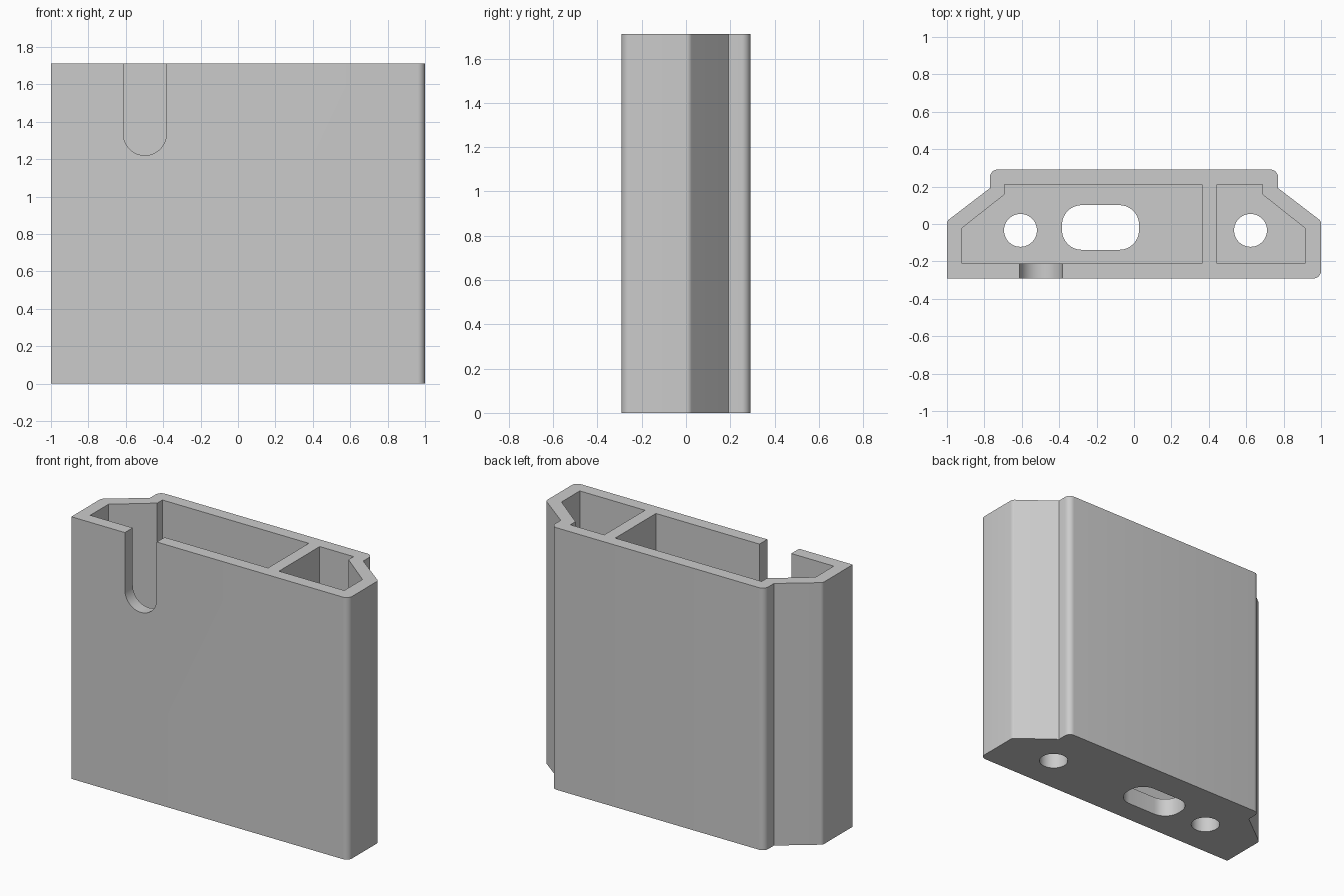
import bpy, bmesh, math
from mathutils import Vector

if "Cube" in bpy.data.objects:
    bpy.data.objects.remove(bpy.data.objects["Cube"])

H, FLOOR = 1.71, 0.12

grey = bpy.data.materials.new("light grey")
grey.diffuse_color = (0.6, 0.6, 0.6, 1)
grey.use_nodes = True
grey.node_tree.nodes["Principled BSDF"].inputs["Base Color"].default_value = grey.diffuse_color


def rounded(points, steps=8):
    """Outline from (x, y, radius) corners, radius 0 keeps a sharp corner."""
    out, n = [], len(points)
    for i, (x, y, r) in enumerate(points):
        p = Vector((x, y))
        if r == 0:
            out.append(p)
            continue
        a = (Vector(points[i - 1][:2]) - p).normalized()
        b = (Vector(points[(i + 1) % n][:2]) - p).normalized()
        half = a.angle(b) / 2
        centre = p + (a + b).normalized() * r / math.sin(half)
        start = p + a * r / math.tan(half) - centre
        end = p + b * r / math.tan(half) - centre
        sweep = math.pi - 2 * half
        for k in range(steps + 1):
            t = k / steps
            out.append(centre + (start * math.sin((1 - t) * sweep)
                                 + end * math.sin(t * sweep)) / math.sin(sweep))
    return out


def prism(name, outline, lo, hi, along_y=False):
    """Extrude an outline along z, or an x-z outline along y."""
    bm = bmesh.new()
    place = (lambda p: (p[0], lo, p[1])) if along_y else (lambda p: (p[0], p[1], lo))
    face = bm.faces.new([bm.verts.new(place(p)) for p in outline])
    ext = bmesh.ops.extrude_face_region(bm, geom=[face])
    move = (0, hi - lo, 0) if along_y else (0, 0, hi - lo)
    bmesh.ops.translate(bm, vec=move,
                        verts=[g for g in ext["geom"] if isinstance(g, bmesh.types.BMVert)])
    bmesh.ops.recalc_face_normals(bm, faces=bm.faces)
    mesh = bpy.data.meshes.new(name)
    bm.to_mesh(mesh)
    bm.free()
    obj = bpy.data.objects.new(name, mesh)
    mesh.materials.append(grey)
    bpy.context.collection.objects.link(obj)
    return obj


def circle(x, y, r, n=48):
    return [(x + r * math.cos(math.tau * k / n), y + r * math.sin(math.tau * k / n))
            for k in range(n)]


# Outer shell: wide front, chamfered shoulders, stepped back
shell = prism("housing", rounded([
    (-1, -0.291, 0), (1, -0.291, 0.04), (1, 0.016, 0.03), (0.77, 0.192, 0),
    (0.77, 0.291, 0.04), (-0.77, 0.291, 0.04), (-0.77, 0.192, 0), (-1, 0.016, 0.03)]), 0, H)

cutters = [
    # Two compartments separated by a divider wall
    prism("large_compartment", [(-0.92, -0.21), (0.364, -0.21), (0.364, 0.21),
          (-0.693, 0.21), (-0.693, 0.157), (-0.92, -0.022)], FLOOR, H + 0.1),
    prism("small_compartment", [(0.443, -0.21), (0.914, -0.21), (0.914, -0.022),
          (0.688, 0.157), (0.688, 0.21), (0.443, 0.21)], FLOOR, H + 0.1),
    # Floor openings
    prism("left_hole", circle(-0.607, -0.034, 0.088), -0.1, FLOOR + 0.1),
    prism("right_hole", circle(0.623, -0.034, 0.088), -0.1, FLOOR + 0.1),
    prism("floor_slot", rounded([(-0.385, -0.138, 0.105), (0.027, -0.138, 0.105),
          (0.027, 0.101, 0.105), (-0.385, 0.101, 0.105)]), -0.1, FLOOR + 0.1),
    # Round-ended notch in the front wall
    prism("front_notch", rounded([(-0.613, H + 0.1, 0), (-0.613, 1.22, 0.1149),
          (-0.383, 1.22, 0.1149), (-0.383, H + 0.1, 0)], 12), -0.4, -0.15, True),
]

# Cut each opening out of the shell, then discard the cutters
for c in cutters:
    mod = shell.modifiers.new(c.name, 'BOOLEAN')
    mod.operation, mod.solver, mod.object = 'DIFFERENCE', 'EXACT', c
bpy.context.view_layer.objects.active = shell
shell.select_set(True)
for c in cutters:
    c.select_set(False)
    bpy.ops.object.modifier_apply(modifier=c.name)
for c in cutters:
    bpy.data.objects.remove(c)

bpy.ops.object.shade_smooth_by_angle(angle=math.radians(30))
